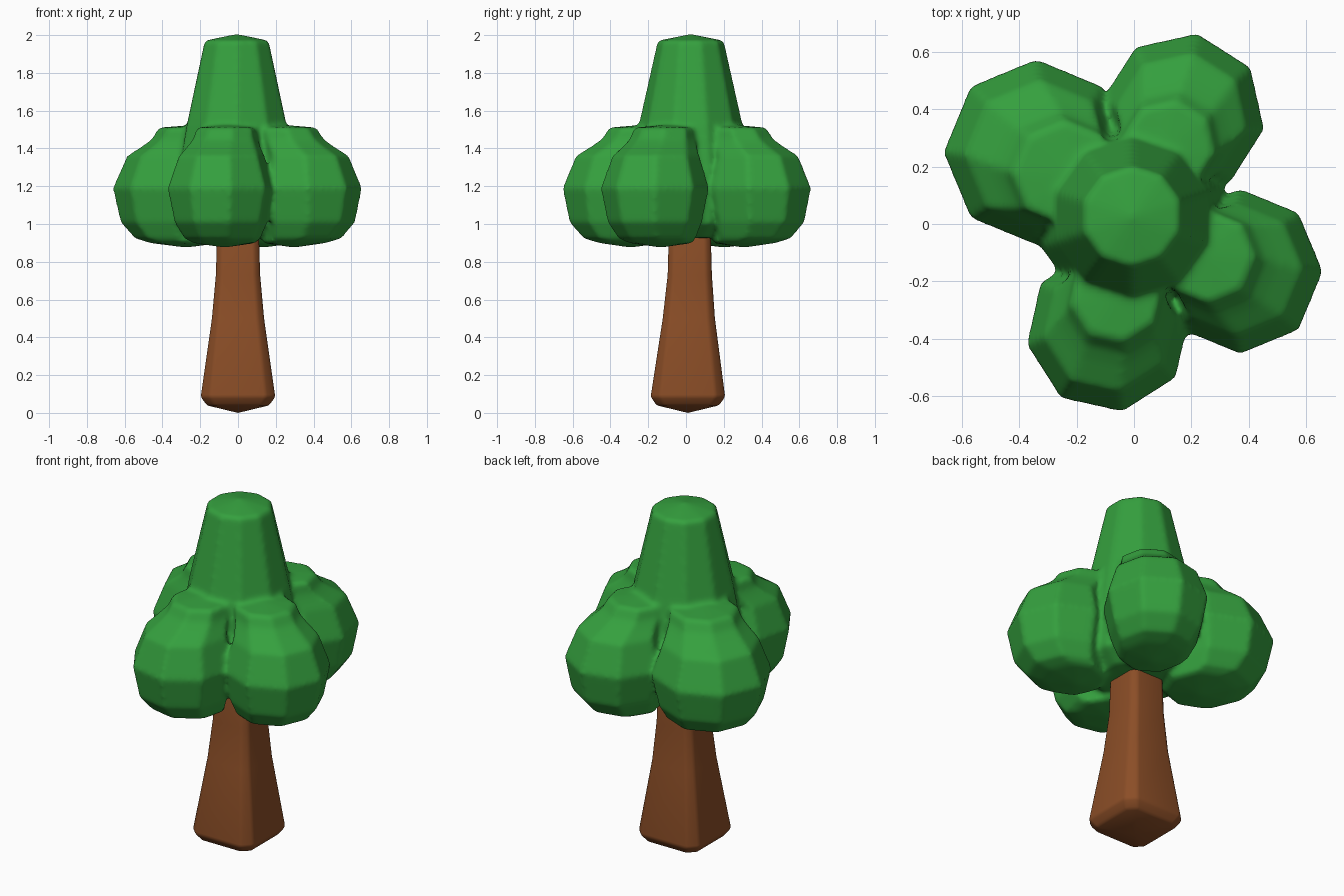
import bpy
import bmesh
from math import cos, sin, radians, tau, hypot

cube = bpy.data.objects.get("Cube")
if cube:
    bpy.data.objects.remove(cube, do_unlink=True)


def make_material(name, rgb):
    mat = bpy.data.materials.new(name)
    mat.use_nodes = True
    mat.diffuse_color = (*rgb, 1)
    bsdf = next(n for n in mat.node_tree.nodes if n.type == "BSDF_PRINCIPLED")
    bsdf.inputs["Base Color"].default_value = (*rgb, 1)
    return mat


def round_ring(x, y, z, r, sides, phase=0):
    return [(x + r * cos(phase + tau * i / sides),
             y + r * sin(phase + tau * i / sides), z) for i in range(sides)]


def square_ring(x, y, z, half, cut):
    """Square with chamfered corners, counter-clockwise."""
    pts = []
    for sx, sy in ((1, 1), (-1, 1), (-1, -1), (1, -1)):
        a, b = (sx * half, sy * (half - cut)), (sx * (half - cut), sy * half)
        pts += [a, b] if sx * sy > 0 else [b, a]
    return [(x + px, y + py, z) for px, py in pts]


def loft(bm, rings, bottom, top):
    """Skin a stack of rings and close both ends with a fan to a point."""
    loops = [[bm.verts.new(p) for p in ring] for ring in rings]
    low, high = bm.verts.new(bottom), bm.verts.new(top)
    n = len(loops[0])
    for i in range(n):
        j = (i + 1) % n
        for a, b in zip(loops, loops[1:]):
            bm.faces.new((a[i], a[j], b[j], b[i]))
        bm.faces.new((low, loops[0][j], loops[0][i]))
        bm.faces.new((high, loops[-1][i], loops[-1][j]))


def finish(bm, name, mat):
    bmesh.ops.recalc_face_normals(bm, faces=bm.faces[:])
    mesh = bpy.data.meshes.new(name)
    bm.to_mesh(mesh)
    bm.free()
    mesh.materials.append(mat)
    for poly in mesh.polygons:
        poly.use_smooth = True
    obj = bpy.data.objects.new(name, mesh)
    bpy.context.scene.collection.objects.link(obj)
    return obj


green = make_material("leaf green", (0.035, 0.35, 0.048))
brown = make_material("bark brown", (0.26, 0.076, 0.02))

# Trunk: flared square column with softened corners
bm = bmesh.new()
trunk = [(0.01, 0.04, 0.165), (0.01, 0.085, 0.197), (0.015, 0.5, 0.138),
         (0.02, 0.73, 0.117), (0.02, 1.05, 0.108)]
loft(bm, [square_ring(0, y, z, half, half * 0.25) for y, z, half in trunk],
     (0, 0.01, 0), (0, 0.02, 1.06))
trunk_obj = finish(bm, "trunk", brown)
bevel = trunk_obj.modifiers.new("soft edges", "BEVEL")
bevel.width = 0.012
bevel.segments = 2
bevel.limit_method = "ANGLE"
bevel.angle_limit = radians(20)

# Foliage core: tapering crown
bm = bmesh.new()
core = [(0.93, 0.22), (1.0, 0.32), (1.2, 0.335), (1.52, 0.278), (1.97, 0.177)]
loft(bm, [round_ring(-0.007, 0.025, z, r, 10, radians(18)) for z, r in core],
     (0, 0.025, 0.92), (-0.007, 0.025, 2.006))

# Leaf clumps: wide lower body, smaller cap leaning in to the crown
clump = [(-0.08, 0.90, 0.62), (-0.03, 0.925, 0.74), (0, 1.01, 0.9),
         (0, 1.19, 1.03), (-0.015, 1.36, 0.83), (-0.07, 1.415, 0.7),
         (-0.10, 1.45, 0.63), (-0.125, 1.51, 0.58)]
for x, y, r, phase in ((-0.09, -0.37, 0.28, 10), (0.37, -0.165, 0.28, 0),
                       (0.17, 0.38, 0.28, 35), (-0.34, 0.25, 0.315, 0)):
    d = hypot(x, y)
    ux, uy = x / d, y / d
    rings = [round_ring(x + ux * o, y + uy * o, z, r * s, 8, radians(phase))
             for o, z, s in clump]
    loft(bm, rings, (x - ux * 0.08, y - uy * 0.08, 0.875),
         (x - ux * 0.14, y - uy * 0.14, 1.525))
foliage = finish(bm, "foliage", green)

# Fuse the clumps and crown into one softly creased mass
fuse = foliage.modifiers.new("fuse", "REMESH")
fuse.mode = "VOXEL"
fuse.voxel_size = 0.014
fuse.use_smooth_shade = True
soften = foliage.modifiers.new("soften", "SMOOTH")
soften.factor = 0.5
soften.iterations = 6
